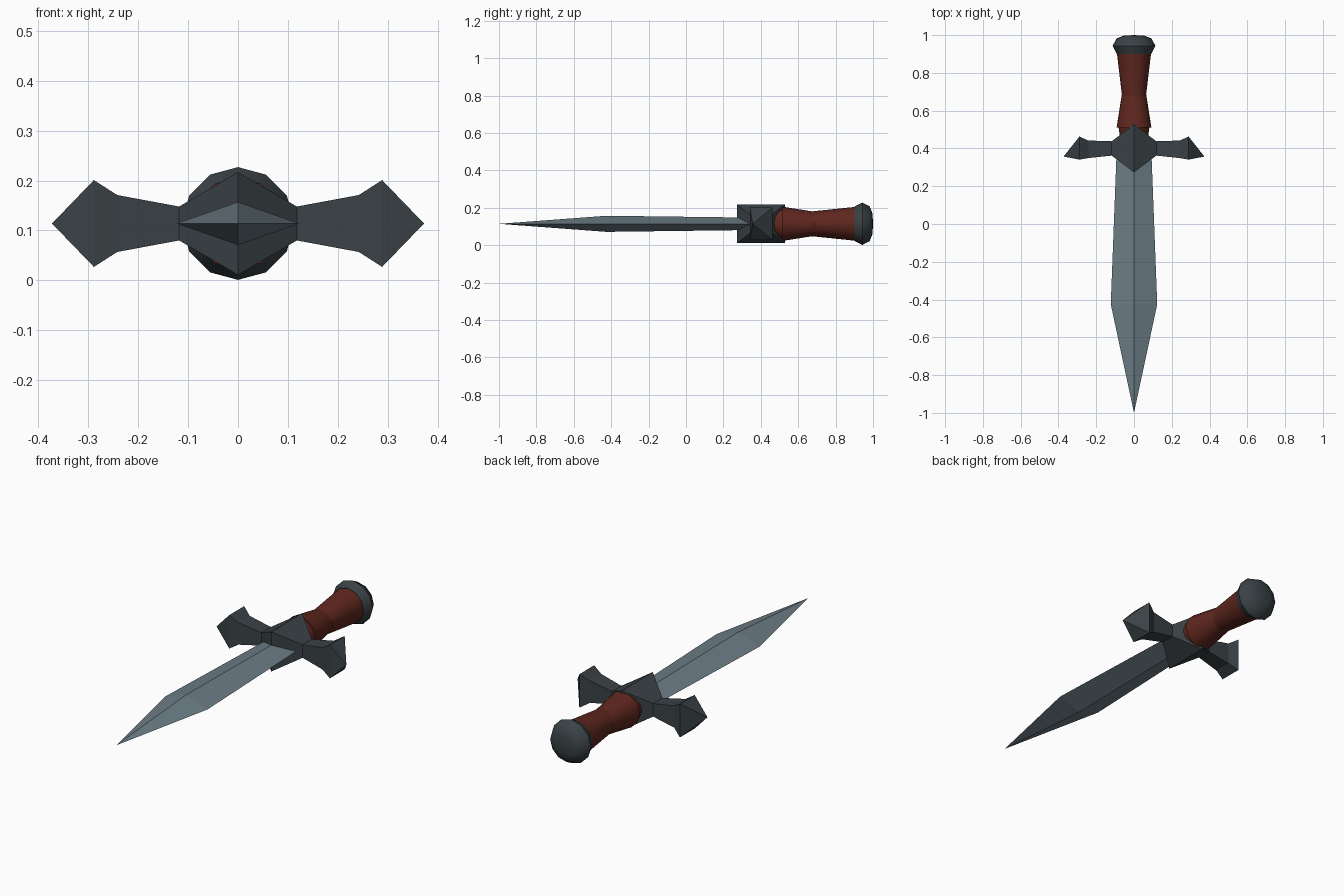
import bpy, bmesh
from math import sin, cos, pi, radians

if "Cube" in bpy.data.objects:
    bpy.data.objects.remove(bpy.data.objects["Cube"])

ZC = 0.114  # height of the long axis


def material(name, rgb):
    m = bpy.data.materials.new(name)
    m.diffuse_color = (*rgb, 1)
    m.use_nodes = True
    m.node_tree.nodes["Principled BSDF"].inputs["Base Color"].default_value = m.diffuse_color
    return m


STEEL = material("steel", (0.15, 0.205, 0.235))
IRON = material("dark_iron", (0.042, 0.054, 0.06))
LEATHER = material("red_leather", (0.115, 0.02, 0.013))


def loft(name, rings, mat, smooth=None):
    """Skin equal-length rings of points; a one-point ring is an apex."""
    bm = bmesh.new()
    vs = [[bm.verts.new(p) for p in ring] for ring in rings]
    for a, b in zip(vs, vs[1:]):
        n = max(len(a), len(b))
        for i in range(n):
            j = (i + 1) % n
            face = [a[i % len(a)], a[j % len(a)], b[j % len(b)], b[i % len(b)]]
            bm.faces.new(list(dict.fromkeys(face)))
    for end in (vs[0], vs[-1]):
        if len(end) > 2:
            bm.faces.new(end)
    bmesh.ops.recalc_face_normals(bm, faces=bm.faces)
    me = bpy.data.meshes.new(name)
    bm.to_mesh(me)
    bm.free()
    ob = bpy.data.objects.new(name, me)
    bpy.context.collection.objects.link(ob)
    me.materials.append(mat)
    if smooth:
        bpy.ops.object.select_all(action='DESELECT')
        ob.select_set(True)
        bpy.context.view_layer.objects.active = ob
        bpy.ops.object.shade_smooth_by_angle(angle=radians(smooth))
    return ob


def diamond(y, w, h):
    return [(w, y, ZC), (0, y, ZC + h), (-w, y, ZC), (0, y, ZC - h)]


def rect(x, y0, y1, h):
    return [(x, y0, ZC - h), (x, y1, ZC - h), (x, y1, ZC + h), (x, y0, ZC + h)]


def circle(y, r, wave=0):
    angles = [2 * pi * i / 12 for i in range(12)]
    return [(r * cos(a), y + wave * cos(2 * a), ZC + r * sin(a)) for a in angles]


# Blade: diamond section tapering to a point
loft("blade", [[(0, -1, ZC)], diamond(-0.425, 0.123, 0.043),
               diamond(0.36, 0.093, 0.033)], STEEL)

# Crossguard: rectangular sections along x, mirrored about the centre
half = [(0.118, 0.362, 0.438, 0.034), (0.242, 0.349, 0.442, 0.057),
        (0.289, 0.341, 0.463, 0.087)]
tip = (0.373, 0.357, ZC)
rings = [[(-tip[0], *tip[1:])]]
rings += [rect(-x, a, b, h) for x, a, b, h in reversed(half)]
rings += [rect(0, 0.273, 0.528, 0.103)]
rings += [rect(*s) for s in half] + [[tip]]
loft("crossguard", rings, IRON)

# Grip: collar, lower flare and upper flare meeting in a zigzag seam
loft("grip_collar", [circle(0.43, 0.07), circle(0.515, 0.082)], LEATHER, 35)
loft("lower_grip", [circle(0.512, 0.092), circle(0.69, 0.064)], LEATHER, 35)
loft("upper_grip", [circle(0.675, 0.065, 0.015), circle(0.91, 0.091)], LEATHER, 35)

# Pommel: rounded cap
loft("pommel", [circle(0.9, 0.092), circle(0.943, 0.113), circle(0.982, 0.093),
                circle(0.997, 0.055), [(0, 1.0, ZC)]], IRON, 45)
